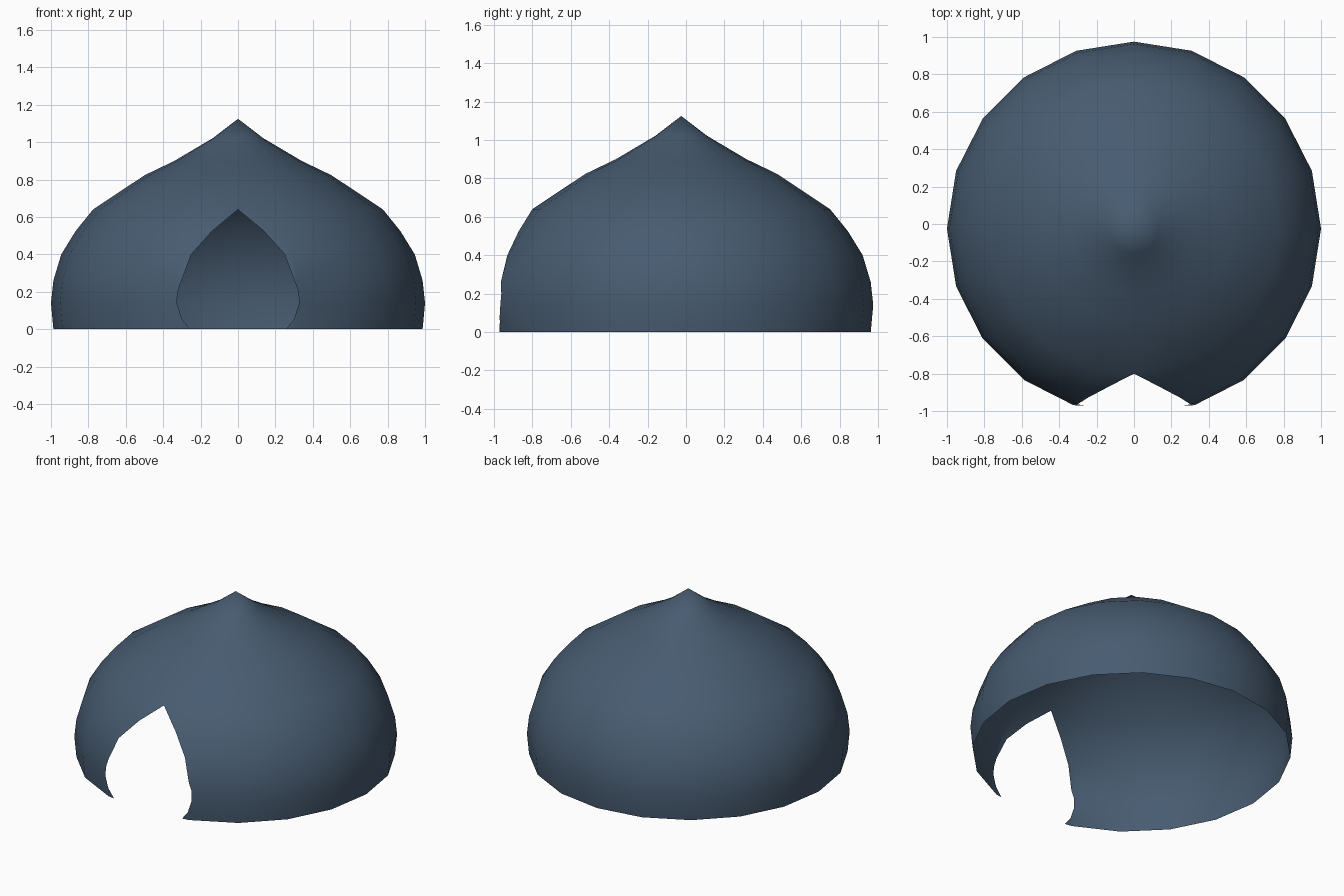
import bpy, bmesh
from math import sin, cos, pi
from mathutils import Vector

cube = bpy.data.objects.get("Cube")
if cube:
    bpy.data.objects.remove(cube, do_unlink=True)

SIDES = 20
CENTRE_Y = -0.025
# Dome profile (radius, height), from rim up to the last ring below the tip
PROFILE = [(0.987, 0), (1.0, 0.14), (0.987, 0.26), (0.945, 0.4), (0.868, 0.525),
           (0.775, 0.64), (0.5, 0.823), (0.34, 0.9), (0.134, 1.022)]
TIP = 1.125
# Right half of the pointed doorway (x, height), from sill to apex
DOOR = [(0.257, 0), (0.3, 0.055), (0.327, 0.14), (0.323, 0.2), (0.302, 0.26),
        (0.25, 0.4), (0.138, 0.525), (0, 0.64)]


def door_width(z):
    """Half width of the doorway at a height."""
    for (x0, z0), (x1, z1) in zip(DOOR, DOOR[1:]):
        if z0 <= z <= z1:
            return x0 + (x1 - x0) * (z - z0) / (z1 - z0)
    return -1


# Revolved shell, with a corner facing straight forward
bm = bmesh.new()
rings = []
for r, z in PROFILE:
    rings.append([bm.verts.new((r * sin(2 * pi * i / SIDES),
                                CENTRE_Y - r * cos(2 * pi * i / SIDES), z))
                  for i in range(SIDES)])
tip = bm.verts.new((0, CENTRE_Y, TIP))
for i in range(SIDES):
    j = (i + 1) % SIDES
    for low, high in zip(rings, rings[1:]):
        bm.faces.new((low[i], low[j], high[j], high[i]))
    bm.faces.new((rings[-1][i], rings[-1][j], tip))

# Slice the front panels along each doorway edge, on both sides
for (x0, z0), (x1, z1) in zip(DOOR, DOOR[1:]):
    for side in (-1, 1):
        faces = []
        for f in bm.faces:
            c = f.calc_center_median()
            zs = [v.co.z for v in f.verts]
            if (c.y < -0.5 and 0 < c.x * side < 0.6
                    and min(zs) < z1 - 0.001 and max(zs) > z0 + 0.001):
                faces.append(f)
        geom = set(faces)
        for f in faces:
            geom.update(f.edges)
            geom.update(f.verts)
        bmesh.ops.bisect_plane(bm, geom=list(geom), dist=0.0001,
                               plane_co=Vector((side * x0, 0, z0)),
                               plane_no=Vector((side * (z1 - z0), 0, x0 - x1)))

# Open the doorway
inside = []
for f in bm.faces:
    c = f.calc_center_median()
    if c.y < -0.5 and abs(c.x) < door_width(c.z):
        inside.append(f)
bmesh.ops.delete(bm, geom=inside, context='FACES')

mesh = bpy.data.meshes.new("dome_shell")
bm.to_mesh(mesh)
bm.free()
mesh.shade_smooth()

slate = bpy.data.materials.new("slate_blue")
slate.use_nodes = True
colour = (0.063, 0.105, 0.162, 1)
slate.diffuse_color = colour
slate.node_tree.nodes["Principled BSDF"].inputs["Base Color"].default_value = colour
mesh.materials.append(slate)

dome = bpy.data.objects.new("dome_shell", mesh)
bpy.context.collection.objects.link(dome)
